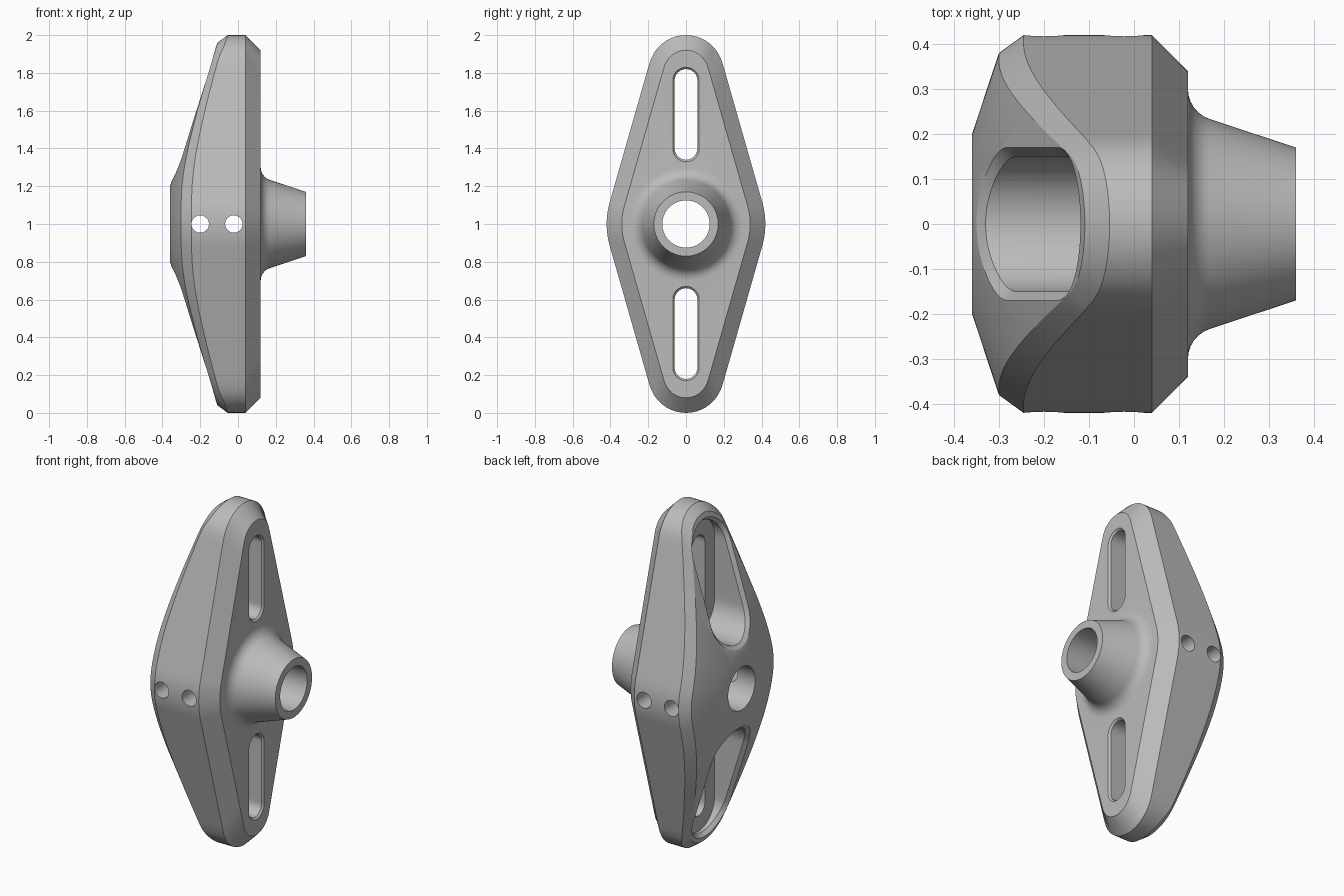
import bpy, bmesh
from math import sin, cos, pi, asin, atan2, sqrt, hypot, radians

if "Cube" in bpy.data.objects:
    bpy.data.objects.remove(bpy.data.objects["Cube"])

SEG = 240
TIP, WAIST, REACH = 0.2, 0.42, 0.8      # end radius, waist radius, end centre distance
FRONT, BACK, FLAT, BORE = 0.12, -0.36, 0.2, 0.125

grey = bpy.data.materials.new("satin grey")
grey.use_nodes = True
grey.diffuse_color = (0.5, 0.5, 0.5, 1)
grey.node_tree.nodes["Principled BSDF"].inputs["Base Color"].default_value = (0.5, 0.5, 0.5, 1)


def outline(angle, inset):
    """Radius of the rounded diamond (hull of three circles) in one direction."""
    t = atan2(abs(sin(angle)), abs(cos(angle)))
    lean = asin((WAIST - TIP) / REACH)
    waist, tip = WAIST - inset, TIP - inset
    if t <= lean:
        return waist
    if t < atan2(REACH + tip * sin(lean), tip * cos(lean)):
        return waist / cos(t - lean)
    return REACH * sin(t) + sqrt(max(0, tip ** 2 - (REACH * cos(t)) ** 2))


def cone(r):
    """Depth of the conical back at a radius."""
    return BACK + max(0, r - FLAT) * 0.33


def loft(name, rings, loop=False):
    """Skin a list of equal point rings, capped or joined end to end."""
    bm = bmesh.new()
    rows = [[bm.verts.new(p) for p in ring] for ring in rings]
    n = len(rows[0])
    pairs = list(zip(rows, rows[1:])) + ([(rows[-1], rows[0])] if loop else [])
    for a, b in pairs:
        for i in range(n):
            j = (i + 1) % n
            bm.faces.new((a[i], a[j], b[j], b[i]))
    if not loop:
        bm.faces.new(rows[0])
        bm.faces.new(rows[-1])
    bmesh.ops.recalc_face_normals(bm, faces=bm.faces)
    mesh = bpy.data.meshes.new(name)
    bm.to_mesh(mesh)
    bm.free()
    mesh.materials.append(grey)
    obj = bpy.data.objects.new(name, mesh)
    bpy.context.collection.objects.link(obj)
    return obj


def body_ring(radius, depth):
    ring = []
    for i in range(SEG):
        a = 2 * pi * i / SEG
        r = radius(a)
        ring.append((depth(a), r * cos(a), 1 + r * sin(a)))
    return ring


def circle(r, x):
    return body_ring(lambda a: r, lambda a: x)


def rim_depth(a):
    return cone(outline(a, 0.04))


# Body: bore, conical back, chamfered rim, front plate, filleted hub
rings = [
    circle(BORE, BACK),
    circle(FLAT, BACK),
    body_ring(lambda a: outline(a, 0.04), rim_depth),
    body_ring(lambda a: outline(a, 0), lambda a: rim_depth(a) + 0.055),
    body_ring(lambda a: outline(a, 0), lambda a: 0.04),
    body_ring(lambda a: outline(a, 0.08), lambda a: FRONT),
]
for k in range(7):
    a = radians(72) * k / 6
    rings.append(circle(0.3 - 0.07 * sin(a), FRONT + 0.07 * (1 - cos(a))))
rings += [circle(0.17, 0.36), circle(BORE, 0.36)]
body = loft("bracket_body", rings, loop=True)


def capsule(r, side, depth):
    """Upright slot outline; depth maps a unit outline position to x."""
    pts, arc, run = [], 24, 10
    for end, start in ((1.76, 0), (1.40, pi)):
        for i in range(arc + 1):
            a = start + pi * i / arc
            pts.append((cos(a), sin(a), end))
        for i in range(1, run):
            z = end + (3.16 - 2 * end) * i / run
            pts.append((cos(start + pi), 0, z))
    return [(depth(c, s + 0, z), r * c, 1 + side * (z - 1 + r * s)) for c, s, z in pts]


def mouth(offset):
    return lambda c, s, z: cone(hypot(0.17 * c, z - 1 + 0.17 * s)) + offset


def level(x):
    return lambda c, s, z: x


cutters = []
for side in (1, -1):
    # Wide pocket in the back with a chamfered mouth
    cutters.append(loft("pocket_cutter", [
        capsule(0.19, side, level(-0.6)), capsule(0.19, side, mouth(-0.02)),
        capsule(0.15, side, mouth(0.02)), capsule(0.15, side, level(-0.08))]))
    # Narrow slot through the front plate
    cutters.append(loft("slot_cutter", [
        capsule(0.08, side, level(0.13)), capsule(0.06, side, level(0.11)),
        capsule(0.06, side, level(-0.1))]))

# Cross holes through the waist
for x in (-0.2, -0.022):
    ends = [[(x + 0.046 * cos(2 * pi * i / 48), y, 1 + 0.046 * sin(2 * pi * i / 48))
             for i in range(48)] for y in (-0.6, 0.6)]
    cutters.append(loft("cross_hole_cutter", ends))

bpy.context.view_layer.objects.active = body
for cutter in cutters:
    cutter.hide_render = True
    mod = body.modifiers.new("cut", "BOOLEAN")
    mod.operation, mod.solver, mod.object = "DIFFERENCE", "EXACT", cutter
    bpy.ops.object.modifier_apply(modifier=mod.name)
    bpy.data.objects.remove(cutter)

bpy.ops.object.select_all(action="DESELECT")
body.select_set(True)
bpy.ops.object.shade_smooth_by_angle(angle=radians(25))
